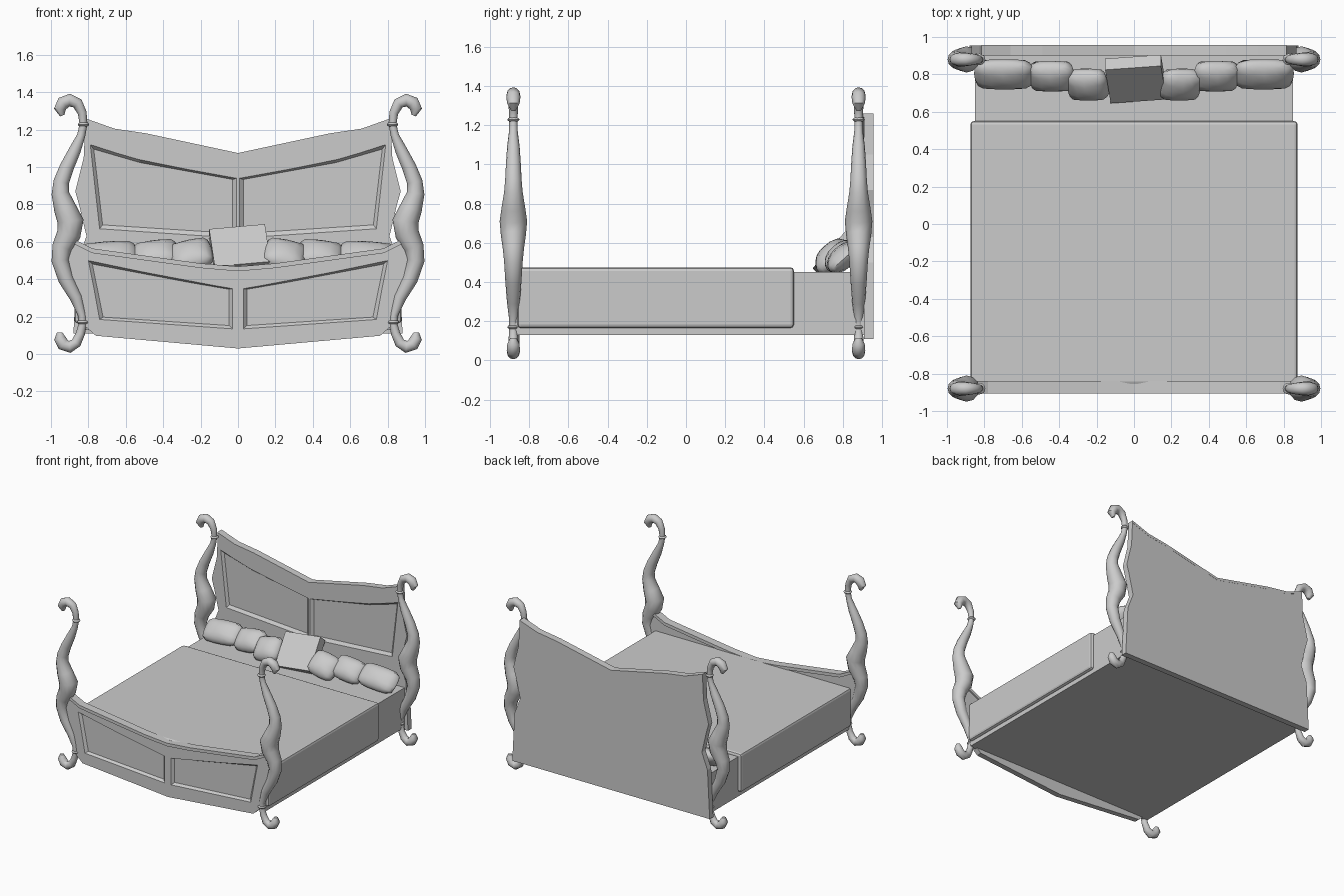
import bpy, bmesh, math
from mathutils import Vector, Matrix

if "Cube" in bpy.data.objects:
    bpy.data.objects.remove(bpy.data.objects["Cube"])


def make(name, bm, smooth=False):
    bmesh.ops.recalc_face_normals(bm, faces=bm.faces)
    me = bpy.data.meshes.new(name)
    bm.to_mesh(me)
    bm.free()
    ob = bpy.data.objects.new(name, me)
    bpy.context.collection.objects.link(ob)
    bpy.ops.object.select_all(action='DESELECT')
    bpy.context.view_layer.objects.active = ob
    ob.select_set(True)
    if smooth:
        bpy.ops.object.shade_smooth_by_angle(angle=math.radians(50))
    return ob


def loft(bm, loops):
    """Skin a list of closed loops and cap both ends."""
    rings = [[bm.verts.new(p) for p in loop] for loop in loops]
    n = len(rings[0])
    for a, b in zip(rings, rings[1:]):
        for i in range(n):
            bm.faces.new((a[i], a[(i + 1) % n], b[(i + 1) % n], b[i]))
    bm.faces.new(rings[0])
    bm.faces.new(rings[-1])


def slab(name, pts, y0, y1):
    bm = bmesh.new()
    loft(bm, [[(x, y, z) for x, z in pts] for y in (y0, y1)])
    return make(name, bm)


def mirrored(half):
    """Half outline (x >= 0, first and last on x = 0) to a full outline."""
    return half + [(-x, z) for x, z in reversed(half) if x > 0]


def box(name, lo, hi, bevel=0):
    bm = bmesh.new()
    bmesh.ops.create_cube(bm, size=1)
    for v in bm.verts:
        v.co = Vector([(l + h) / 2 + c * (h - l) for l, h, c in zip(lo, hi, v.co)])
    if bevel:
        bmesh.ops.bevel(bm, geom=bm.edges[:], offset=bevel, segments=2,
                        profile=0.5, affect='EDGES')
    return make(name, bm)


def cut_panels(board, pts, front, depth):
    """Sink a mirrored pair of sloped-edge panels into a board's front."""
    cx = sum(p[0] for p in pts) / len(pts)
    cz = sum(p[1] for p in pts) / len(pts)
    for s in (1, -1):
        loops = []
        for y, k in ((front - depth, 1.05), (front + depth, 0.95)):
            loops.append([(s * (cx + (x - cx) * k), y, cz + (z - cz) * (2 * k - 1))
                          for x, z in pts])
        bm = bmesh.new()
        loft(bm, loops)
        cutter = make("panel_cutter", bm)
        cutter.hide_render = True
        mod = board.modifiers.new("panel", 'BOOLEAN')
        mod.operation, mod.solver, mod.object = 'DIFFERENCE', 'EXACT', cutter
        bpy.context.view_layer.objects.active = board
        bpy.ops.object.modifier_apply(modifier=mod.name)
        bpy.data.objects.remove(cutter)


def cap_rail(name, top, drop, y0, y1):
    low = [(x, z - drop) for x, z in reversed(top)]
    slab(name, mirrored(top + low), y0, y1)


# Headboard with two sunken panels and a top rail
head_top = [(0, 1.075), (0.49, 1.18), (0.66, 1.205), (0.815, 1.26)]
head = slab("headboard", mirrored(head_top + [
    (0.825, 1.05), (0.87, 0.87), (0.85, 0.80), (0.81, 0.63), (0.86, 0.5),
    (0.88, 0.11), (0, 0.11)]), 0.908, 0.955)
cut_panels(head, [(0.008, 0.94), (0.53, 1.04), (0.79, 1.12), (0.74, 0.67),
                  (0.008, 0.62)], 0.908, 0.018)
cap_rail("headboard_rail", head_top, 0.02, 0.9, 0.956)

# Footboard with two sunken panels and a top rail
foot_top = [(0, 0.468), (0.20, 0.485), (0.78, 0.565), (0.90, 0.625)]
foot = slab("footboard", mirrored(foot_top + [
    (0.93, 0.5), (0.87, 0.3), (0.83, 0.16), (0.76, 0.098), (0, 0.03)]), -0.893, -0.85)
cut_panels(foot, [(0.03, 0.35), (0.25, 0.39), (0.80, 0.50), (0.74, 0.185),
                  (0.03, 0.135)], -0.893, 0.018)
cap_rail("footboard_rail", foot_top, 0.025, -0.905, -0.84)

# Mattress base and blanket
box("mattress", (-0.85, -0.87, 0.13), (0.85, 0.91, 0.45))
box("blanket", (-0.875, -0.86, 0.165), (0.875, 0.55, 0.475), 0.018)

# Four S-curved posts with scrolled ends: x, z, radius
PATH = [(0.953, 0.115, 0.015), (0.953, 0.085, 0.031), (0.935, 0.052, 0.034),
        (0.90, 0.038, 0.032), (0.865, 0.06, 0.028), (0.842, 0.11, 0.024),
        (0.83, 0.165, 0.022), (0.834, 0.21, 0.022), (0.865, 0.30, 0.033),
        (0.92, 0.40, 0.041), (0.95, 0.50, 0.047), (0.94, 0.57, 0.054),
        (0.905, 0.64, 0.064), (0.895, 0.71, 0.07), (0.925, 0.78, 0.06),
        (0.95, 0.86, 0.047), (0.945, 0.92, 0.042), (0.915, 1.0, 0.038),
        (0.872, 1.09, 0.032), (0.838, 1.17, 0.022), (0.826, 1.23, 0.021),
        (0.833, 1.29, 0.024), (0.858, 1.34, 0.03), (0.90, 1.358, 0.034),
        (0.935, 1.343, 0.036), (0.952, 1.31, 0.032), (0.94, 1.275, 0.012)]
SIDES = 12


def post(name, sx, y):
    loops = []
    for i, (x, z, r) in enumerate(PATH):
        a, b = PATH[max(i - 1, 0)], PATH[min(i + 1, len(PATH) - 1)]
        t = Vector((b[0] - a[0], b[1] - a[1])).normalized()
        ring = []
        for k in range(SIDES):
            ang = 2 * math.pi * k / SIDES
            c = r * math.cos(ang)
            ring.append((sx * (x + t.y * c), y + r * math.sin(ang), z - t.x * c))
        loops.append(ring)
    bm = bmesh.new()
    loft(bm, loops)
    # Turned collars near both ends
    for cx, cz in ((0.83, 0.17), (0.826, 1.228)):
        bmesh.ops.create_uvsphere(bm, u_segments=12, v_segments=6, radius=1,
                                  matrix=Matrix.Translation((sx * cx, y, cz))
                                  @ Matrix.Diagonal((0.031, 0.031, 0.014, 1)))
    make(name, bm, True)


for side, sx in (("left", -1), ("right", 1)):
    post("front_post_" + side, sx, -0.88)
    post("back_post_" + side, sx, 0.88)


# Plump pillows leaning on the headboard
def pillow(name, loc, size, turn):
    bm = bmesh.new()
    bmesh.ops.create_uvsphere(bm, u_segments=16, v_segments=10, radius=1)
    for v in bm.verts:
        h = math.hypot(v.co.x, v.co.z)
        m = max(abs(v.co.x), abs(v.co.z), 1e-6)
        k = (h / m) ** 0.7                      # push round outline towards a square
        v.co = Vector((v.co.x * k * size[0] / 2, v.co.y * size[1] / 2,
                       v.co.z * k * size[2] / 2))
    ob = make(name, bm, True)
    ob.location = loc
    ob.rotation_euler = (math.radians(-48), math.radians(turn), 0)


for side, s in (("left", -1), ("right", 1)):
    pillow("outer_pillow_" + side, (s * 0.695, 0.80, 0.525), (0.32, 0.12, 0.19), s * 4)
    pillow("middle_pillow_" + side, (s * 0.44, 0.79, 0.53), (0.25, 0.13, 0.19), s * 7)
    pillow("inner_pillow_" + side, (s * 0.25, 0.745, 0.53), (0.23, 0.13, 0.20), s * 12)

# Square cushion in the middle
cushion = box("square_cushion", (-0.15, -0.04, -0.135), (0.15, 0.04, 0.135))
cushion.location = (0.01, 0.775, 0.555)
cushion.rotation_euler = (math.radians(-42), math.radians(-5), math.radians(4))
